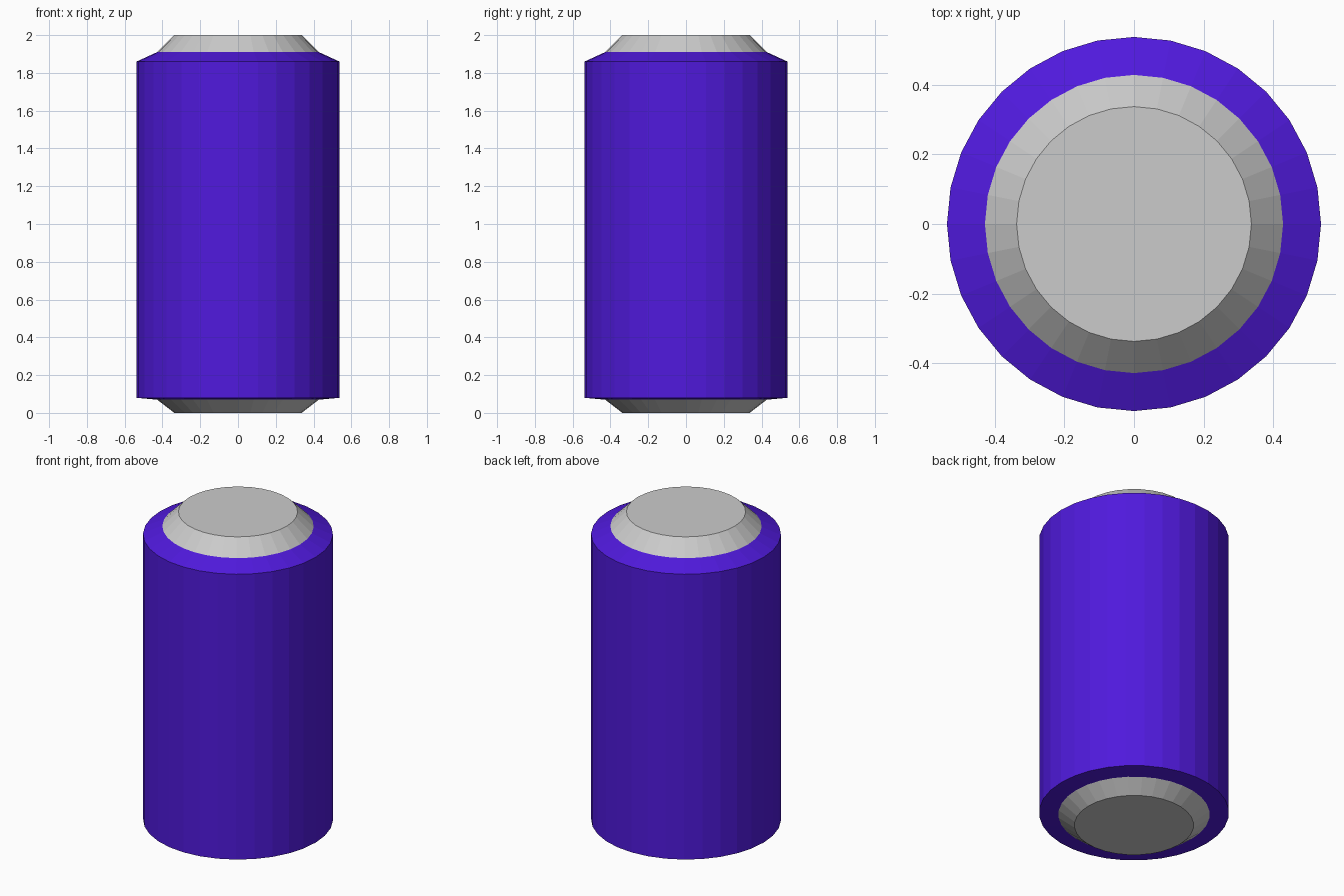
import bpy, bmesh
from math import cos, sin, tau

if "Cube" in bpy.data.objects:
    bpy.data.objects.remove(bpy.data.objects["Cube"])

SIDES = 32


def lathe(name, profile, cap_first=False, cap_last=False, color=None):
    """Revolve (radius, z) points, listed bottom to top, around the z axis."""
    bm = bmesh.new()
    rings = [[bm.verts.new((r * cos(tau * i / SIDES), r * sin(tau * i / SIDES), z))
              for i in range(SIDES)] for r, z in profile]
    for low, high in zip(rings, rings[1:]):
        for i in range(SIDES):
            j = (i + 1) % SIDES
            bm.faces.new((low[i], low[j], high[j], high[i]))
    if cap_first:
        bm.faces.new(rings[0][::-1])
    if cap_last:
        bm.faces.new(rings[-1])
    mesh = bpy.data.meshes.new(name)
    bm.to_mesh(mesh)
    bm.free()
    obj = bpy.data.objects.new(name, mesh)
    bpy.context.collection.objects.link(obj)
    if color:
        mat = bpy.data.materials.new(name + "_paint")
        mat.diffuse_color = color
        mat.use_nodes = True
        mat.node_tree.nodes["Principled BSDF"].inputs["Base Color"].default_value = mat.diffuse_color
        mesh.materials.append(mat)
    return obj


# Painted can wall with sloped shoulders
lathe("can_body", [(0.428, 0.07), (0.537, 0.08), (0.537, 1.86), (0.428, 1.91)],
      color=(0.08, 0.01, 0.72, 1))

# Bare metal ends, tapering to flat discs
lathe("can_bottom", [(0.337, 0.0), (0.428, 0.07)], cap_first=True)
lathe("can_top", [(0.428, 1.91), (0.337, 2.0)], cap_last=True)
